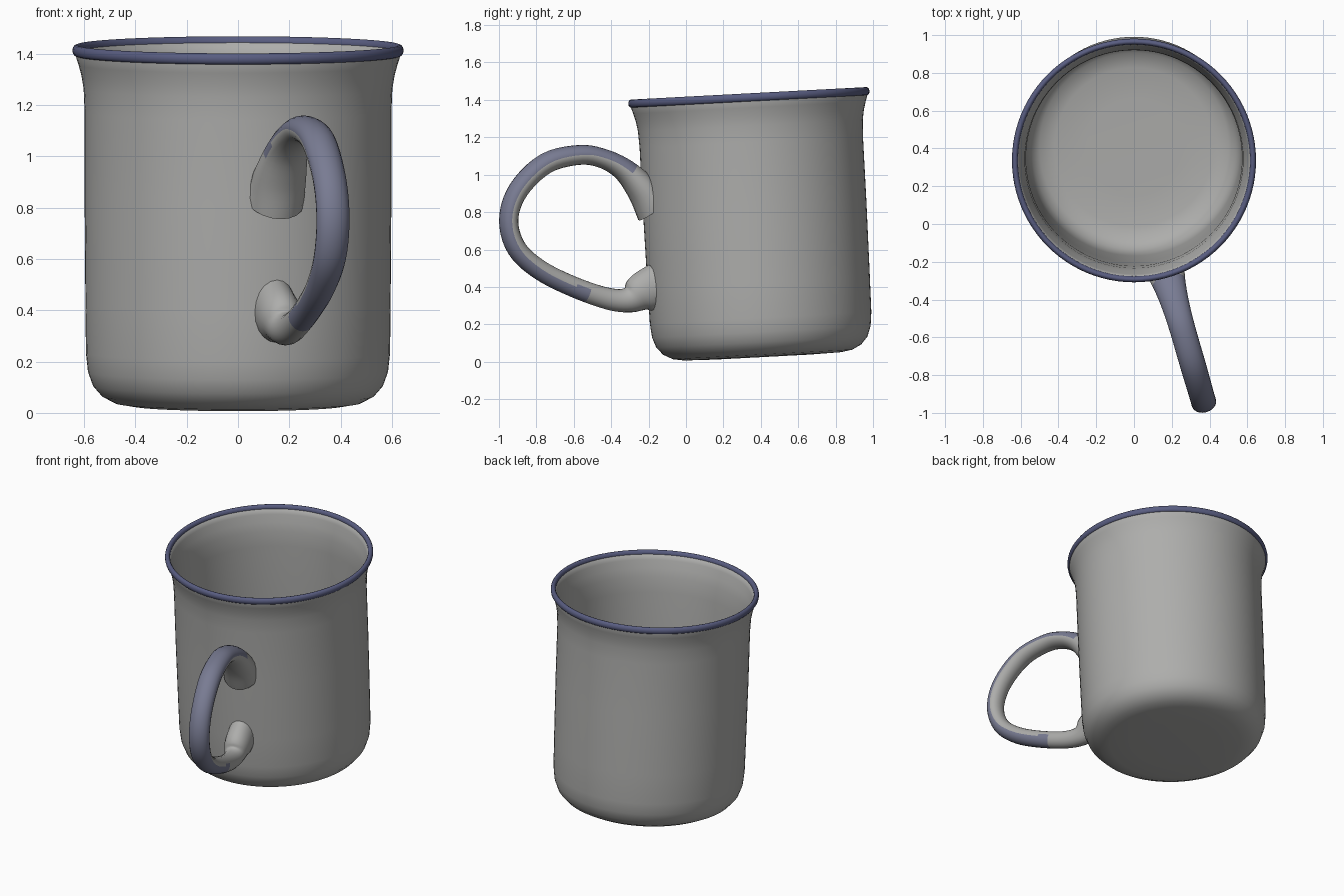
import bpy, math
from mathutils import Vector, Matrix

if "Cube" in bpy.data.objects:
    bpy.data.objects.remove(bpy.data.objects["Cube"])

# The whole mug leans slightly toward the front
TILT = Matrix.Translation((0, 0.41, 0.025)) @ Matrix.Rotation(0.053, 4, 'X')
UNTILT = TILT.inverted()


def material(name, color):
    m = bpy.data.materials.new(name)
    m.diffuse_color = (*color, 1)
    m.use_nodes = True
    m.node_tree.nodes["Principled BSDF"].inputs["Base Color"].default_value = m.diffuse_color
    return m


def make_object(name, verts, faces, mats):
    me = bpy.data.meshes.new(name)
    me.from_pydata(verts, [], faces)
    for m in mats:
        me.materials.append(m)
    ob = bpy.data.objects.new(name, me)
    bpy.context.collection.objects.link(ob)
    for p in me.polygons:
        p.use_smooth = True
    return ob


def catmull(keys, steps):
    """Smooth interpolation through tuples of any length."""
    out, n = [], len(keys)
    for i in range(n - 1):
        a, b, c, d = (Vector(keys[min(max(j, 0), n - 1)]) for j in range(i - 1, i + 3))
        for s in range(steps):
            t = s / steps
            out.append(0.5 * (2 * b + (c - a) * t + (2 * a - 5 * b + 4 * c - d) * t ** 2
                              + (3 * b - a - 3 * c + d) * t ** 3))
    return out + [Vector(keys[-1])]


grey = material("enamel_grey", (0.42, 0.42, 0.41))
blue = material("rim_blue", (0.10, 0.11, 0.22))
handle_blue = material("handle_blue", (0.19, 0.20, 0.29))


def lathe(name, profile, mats, sides=96, closed=False):
    verts, rings = [], []
    for r, h in profile:
        if r == 0:
            rings.append([len(verts)] * sides)
            verts.append(TILT @ Vector((0, 0, h)))
        else:
            rings.append([len(verts) + k for k in range(sides)])
            for k in range(sides):
                a = 2 * math.pi * k / sides
                verts.append(TILT @ Vector((r * math.cos(a), r * math.sin(a), h)))
    faces = []
    pairs = list(zip(rings, rings[1:])) + ([(rings[-1], rings[0])] if closed else [])
    for lo, hi in pairs:
        for k in range(sides):
            j = (k + 1) % sides
            f = [lo[k], lo[j], hi[j], hi[k]]
            faces.append(list(dict.fromkeys(f)))
    return make_object(name, verts, faces, mats)


# Cup: outside from the base up, over the lip, down the inside
lathe("cup_body", [
    (0, 0), (0.25, 0), (0.42, 0.004), (0.48, 0.014), (0.53, 0.04), (0.565, 0.08),
    (0.585, 0.135), (0.593, 0.21), (0.595, 0.4), (0.598, 0.8), (0.598, 1.15),
    (0.602, 1.24), (0.61, 1.29), (0.622, 1.335), (0.635, 1.375), (0.632, 1.4),
    (0.618, 1.4), (0.605, 1.355), (0.59, 1.305), (0.578, 1.25), (0.572, 1.15),
    (0.571, 0.8), (0.568, 0.21), (0.56, 0.14), (0.54, 0.09), (0.50, 0.05),
    (0.42, 0.03), (0.25, 0.026), (0, 0.026)], [grey])

# Rolled blue bead around the lip
lathe("rim_bead", [(0.63 + 0.016 * math.cos(a), 1.39 + 0.022 * math.sin(a))
                   for a in (2 * math.pi * i / 12 for i in range(12))],
      [blue], closed=True)

# Handle path: y, z, half thickness in the loop plane, half width
keys = [(-0.16, 0.83, 0.12, 0.115), (-0.235, 0.925, 0.085, 0.105),
        (-0.33, 1.025, 0.062, 0.085), (-0.44, 1.085, 0.053, 0.073),
        (-0.57, 1.106, 0.053, 0.068), (-0.75, 1.06, 0.056, 0.068),
        (-0.895, 0.92, 0.054, 0.066), (-0.948, 0.76, 0.05, 0.066),
        (-0.905, 0.605, 0.052, 0.064), (-0.78, 0.49, 0.054, 0.058),
        (-0.6, 0.4, 0.055, 0.053), (-0.42, 0.338, 0.058, 0.053),
        (-0.31, 0.33, 0.068, 0.062), (-0.24, 0.37, 0.105, 0.082),
        (-0.16, 0.4, 0.125, 0.085)]
path = catmull(keys, 5)
SLOPE = 0.29                       # the handle swings sideways as it goes forward
SIDE = Vector((1, SLOPE, 0)).normalized()


def centre(p):
    return Vector((0.168 - SLOPE * (p[0] + 0.25), p[0], p[1]))


def keep_outside(v):
    """Stop the handle ends inside the thin cup wall."""
    w = UNTILT @ v
    r = math.hypot(w.x, w.y)
    if r < 0.585:
        w.x, w.y = w.x * 0.585 / r, w.y * 0.585 / r
    return TILT @ w


N = 20
verts, faces, tints = [], [], []
for i, p in enumerate(path):
    t = (centre(path[min(i + 1, len(path) - 1)]) - centre(path[max(i - 1, 0)])).normalized()
    out = SIDE.cross(t).normalized()
    for k in range(N):
        a = 2 * math.pi * k / N
        v = centre(p) + out * p[2] * math.cos(a) + SIDE * p[3] * math.sin(a)
        verts.append(keep_outside(v))
mid = Vector((0.27, -0.57, 0.72))
for i in range(len(path) - 1):
    for k in range(N):
        j = (k + 1) % N
        f = [i * N + k, i * N + j, (i + 1) * N + j, (i + 1) * N + k]
        faces.append(f)
        c = sum((verts[q] for q in f), Vector()) / 4
        outer = (c - mid).length > (centre(path[i]) - mid).length
        tints.append(1 if outer and 8 < i < 52 else 0)
handle = make_object("handle", verts, faces, [grey, handle_blue])
for poly, tint in zip(handle.data.polygons, tints):
    poly.material_index = tint

# Consistent outward normals
import bmesh
for ob in bpy.context.collection.objects:
    bm = bmesh.new()
    bm.from_mesh(ob.data)
    bmesh.ops.recalc_face_normals(bm, faces=bm.faces)
    bm.to_mesh(ob.data)
    bm.free()
